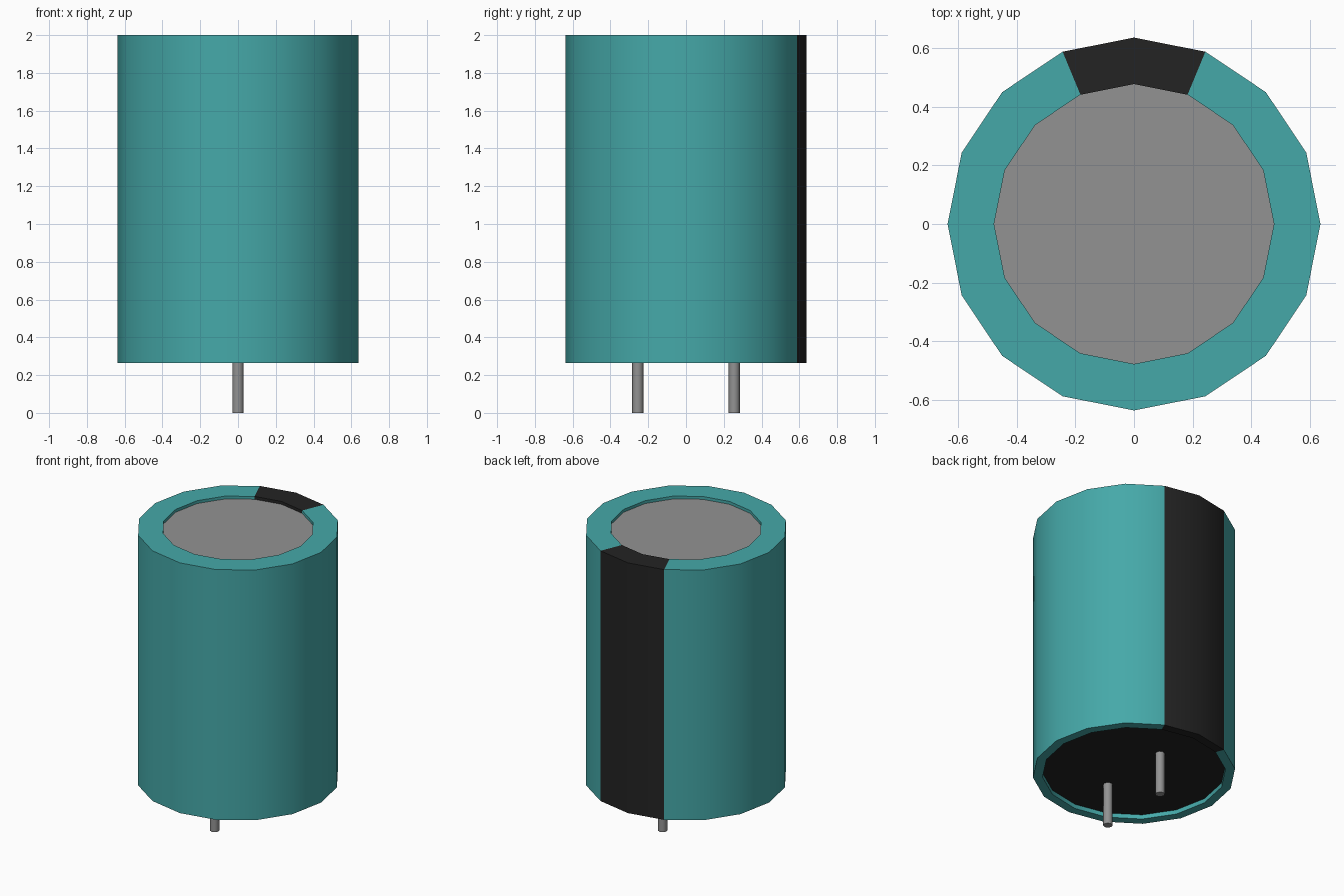
import bpy, bmesh, math

if "Cube" in bpy.data.objects:
    bpy.data.objects.remove(bpy.data.objects["Cube"], do_unlink=True)

SIDES = 16
R, R_TOP, R_BOTTOM = 0.637, 0.478, 0.577     # outer, top opening, bottom opening
Z_LOW, Z_HIGH = 0.265, 2.0
Z_DISC, Z_SEAL = Z_HIGH - 0.02, Z_LOW + 0.03  # recessed end faces


def material(name, rgb):
    m = bpy.data.materials.new(name)
    m.use_nodes = True
    m.diffuse_color = (*rgb, 1)
    m.node_tree.nodes["Principled BSDF"].inputs["Base Color"].default_value = (*rgb, 1)
    return m


teal = material("teal sleeve", (0.06, 0.395, 0.395))
black = material("black", (0.017, 0.017, 0.017))
metal = material("grey metal", (0.29, 0.29, 0.29))


def revolve(name, profile, sides, mats, centre=(0, 0), rule=None):
    """Turn a (radius, z) profile round z; a zero radius closes an end with one flat face."""
    bm = bmesh.new()
    rings = []
    for r, z in profile:
        rings.append([bm.verts.new((r * math.cos(2 * math.pi * i / sides),
                                    r * math.sin(2 * math.pi * i / sides), z))
                      for i in range(sides)])
    for upper, lower in zip(rings, rings[1:]):
        for i in range(sides):
            j = (i + 1) % sides
            f = bm.faces.new((upper[i], lower[i], lower[j], upper[j]))
            if rule:
                f.material_index = rule(f.calc_center_median())
    return finish(name, bm, rings, mats, centre)


def finish(name, bm, rings, mats, centre):
    # solid parts get flat end caps, the sleeve stays open
    if name != "sleeve":
        bm.faces.new(rings[0])
        if len(rings) > 1:
            bm.faces.new(rings[-1][::-1])
    me = bpy.data.meshes.new(name)
    bm.to_mesh(me)
    bm.free()
    for m in mats:
        me.materials.append(m)
    ob = bpy.data.objects.new(name, me)
    ob.location = (*centre, 0)
    bpy.context.collection.objects.link(ob)
    bpy.ops.object.select_all(action="DESELECT")
    ob.select_set(True)
    bpy.context.view_layer.objects.active = ob
    bpy.ops.object.shade_smooth_by_angle(angle=math.radians(50 if sides_small(name) else 30))
    return ob


def sides_small(name):
    return name.endswith("pin")


# Sleeve with folded-over lips; the polarity stripe covers the two rear segments
def stripe(c):
    return 1 if abs(math.atan2(c.y, c.x) - math.pi / 2) < math.radians(22.5) else 0


revolve("sleeve", [(R_TOP, Z_DISC), (R_TOP, Z_HIGH), (R, Z_HIGH), (R, Z_LOW),
                   (R_BOTTOM, Z_LOW), (R_BOTTOM, Z_SEAL)], SIDES, [teal, black], rule=stripe)

# Recessed metal top and black rubber seal underneath
revolve("top_disc", [(R_TOP, Z_DISC)], SIDES, [metal])
seal = revolve("bottom_seal", [(R_BOTTOM, Z_SEAL)], SIDES, [black])
seal.data.flip_normals()

# Two lead pins
for name, y in (("front_pin", -0.255), ("back_pin", 0.255)):
    revolve(name, [(0.03, Z_SEAL), (0.03, 0)], 8, [metal], centre=(0, y))
